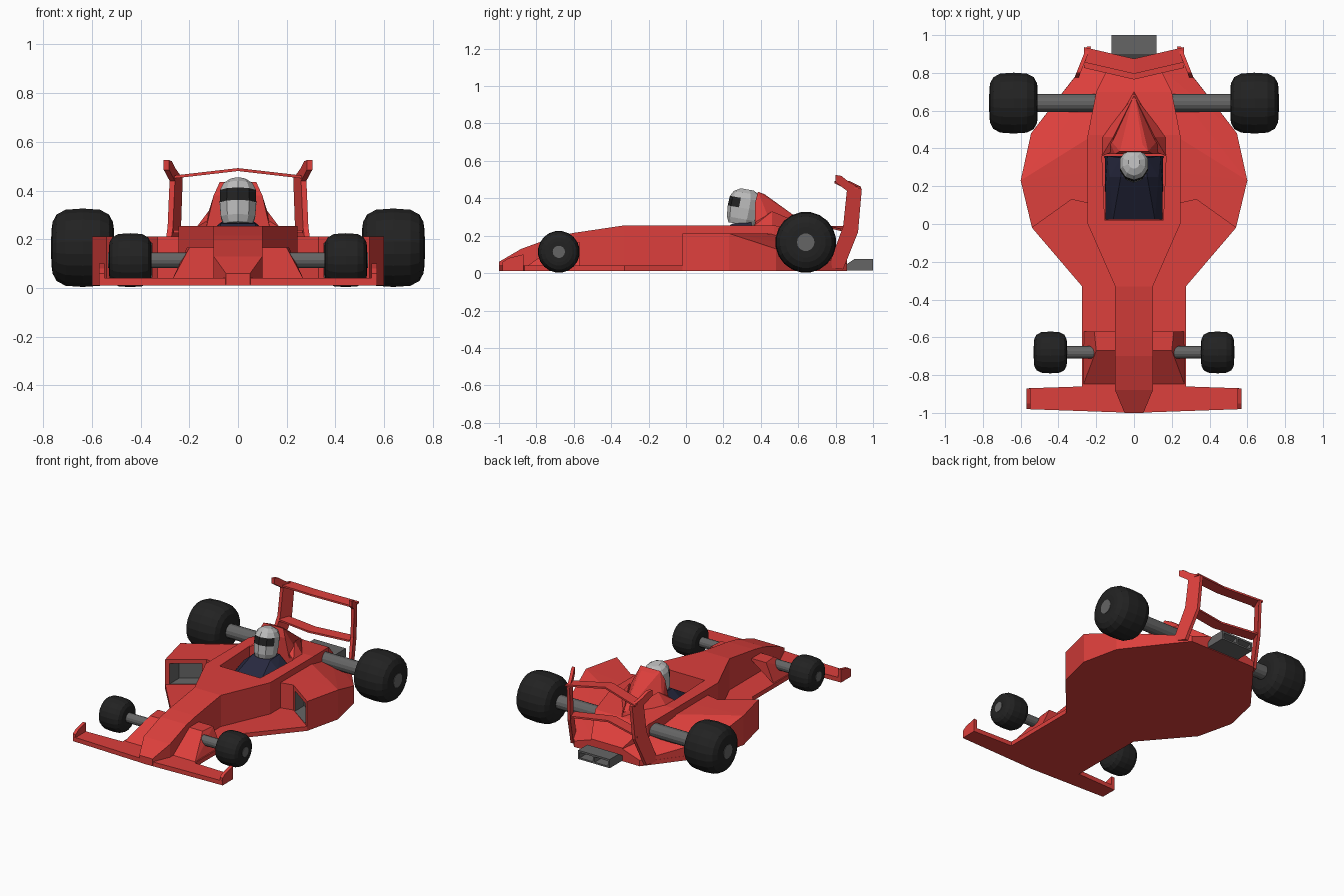
import bpy, bmesh
from math import cos, sin, tau, radians
from mathutils import Vector, Matrix

if "Cube" in bpy.data.objects:
    bpy.data.objects.remove(bpy.data.objects["Cube"])


def material(name, rgb):
    m = bpy.data.materials.new(name)
    m.diffuse_color = (*rgb, 1)
    m.use_nodes = True
    m.node_tree.nodes["Principled BSDF"].inputs["Base Color"].default_value = m.diffuse_color
    return m


RED = material("red_paint", (0.72, 0.05, 0.045))
BLACK = material("rubber", (0.016, 0.016, 0.016))
METAL = material("dark_metal", (0.13, 0.13, 0.13))
NAVY = material("suit", (0.02, 0.022, 0.05))
PALE = material("helmet_grey", (0.5, 0.5, 0.5))


def finish(bm, name, *mats, mirror=False):
    bmesh.ops.recalc_face_normals(bm, faces=bm.faces)
    me = bpy.data.meshes.new(name)
    bm.to_mesh(me)
    bm.free()
    for m in mats:
        me.materials.append(m)
    ob = bpy.data.objects.new(name, me)
    bpy.context.collection.objects.link(ob)
    if mirror:
        mod = ob.modifiers.new("mirror", "MIRROR")
        mod.use_mirror_merge = False
    return ob


def hull(name, pts, mat, sym=False, mirror=False):
    """Convex solid; sym adds the points on the other side of x = 0."""
    bm = bmesh.new()
    pts = set(pts) | ({(-x, y, z) for x, y, z in pts} if sym else set())
    vs = [bm.verts.new(p) for p in sorted(pts)]
    bmesh.ops.convex_hull(bm, input=vs)
    bmesh.ops.delete(bm, geom=[v for v in bm.verts if not v.link_faces], context="VERTS")
    bmesh.ops.dissolve_limit(bm, angle_limit=0.02, verts=bm.verts, edges=bm.edges)
    return finish(bm, name, mat, mirror=mirror)


def loft(bm, rings):
    """Skin equal-length closed rings and cap both ends."""
    rings = [[bm.verts.new(p) for p in r] for r in rings]
    n = len(rings[0])
    for a, b in zip(rings, rings[1:]):
        for i in range(n):
            j = (i + 1) % n
            bm.faces.new((a[i], a[j], b[j], b[i]))
    bm.faces.new(rings[0])
    bm.faces.new(rings[-1])
    return bm


def lathe(bm, profile, sides, mat):
    """Spin (height, radius) pairs round local z, then place with mat."""
    rings = [[mat @ Vector((r * cos(tau * (i + .5) / sides), r * sin(tau * (i + .5) / sides), h))
              for i in range(sides)] for h, r in profile]
    return loft(bm, rings)


def box(x0, x1, y0, y1, z0, z1):
    return [(x, y, z) for x in (x0, x1) for y in (y0, y1) for z in (z0, z1)]


# Floor pan with the front wing in one outline
half = [(.57, -.98), (.57, -.87), (.275, -.86), (.275, -.33), (.54, -.02),
        (.6, .23), (.545, .48), (.36, .72), (.25, .86)]
outline = [(0, -1)] + half + [(-x, y) for x, y in reversed(half)]
finish(loft(bmesh.new(), [[(x, y, z) for x, y in outline] for z in (.01, .04)]), "floor", RED)
hull("front_wing_endplate", [(x, y, z) for x in (.548, .57)
     for y, z in ((-.98, .02), (-.98, .06), (-.95, .08), (-.87, .1), (-.87, .02))], RED, mirror=True)

# Fuselage: y, half width, top height
sections = [(-1, .05, .06), (-.88, .1, .13), (-.7, .1, .195), (-.6, .1, .215), (-.33, .1, .255),
            (0, .245, .255), (.47, .245, .255), (.7, .2, .22), (.86, .12, .1)]
body = finish(loft(bmesh.new(), [[(-w, y, .015), (w, y, .015), (w, y, t), (-w, y, t)]
                                 for y, w, t in sections]), "fuselage", RED)

# Cockpit opening
cutter = hull("cockpit_cutter", [(.155, .02, .06), (.155, .02, .4), (.17, .37, .06), (.17, .37, .4)],
              RED, sym=True)
mod = body.modifiers.new("cockpit", "BOOLEAN")
mod.object = cutter
mod.solver = "EXACT"
bpy.context.view_layer.objects.active = body
bpy.ops.object.modifier_apply(modifier="cockpit")
bpy.data.objects.remove(cutter)

# Front axle fairings
hull("axle_fairing", [(.08, -.57, .165), (.21, -.57, .165), (.27, -.57, .03), (.08, -.67, .165),
     (.2, -.67, .165), (.272, -.86, .03), (.08, -.86, .03)], RED, mirror=True)

# Side pods with recessed air inlets
foot = [(.2, .1), (.33, .13), (.54, -.02), (.6, .23), (.2, .28)]
bm = loft(bmesh.new(), [[(x, y, z) for x, y in foot] for z in (.015, .212)])
bmesh.ops.recalc_face_normals(bm, faces=bm.faces)
inlet = next(f for f in bm.faces if f.normal.y < -.5 and f.calc_center_median().x > .4)
bmesh.ops.inset_individual(bm, faces=[inlet], thickness=.04)
sides = bmesh.ops.inset_individual(bm, faces=[inlet], thickness=.003)["faces"]
bmesh.ops.translate(bm, vec=(0, .1, 0), verts=inlet.verts)
for f in sides + [inlet]:
    f.material_index = 1
finish(bm, "side_pod", RED, METAL, mirror=True)

# Sloping bodywork behind the pods
hull("rear_deck", [(.2, .28, .212), (.6, .23, .212), (.545, .48, .13), (.2, .48, .21), (.36, .72, .08),
     (.25, .86, .05), (.1, .86, .1), (.2, .28, .012), (.6, .23, .012), (.545, .48, .012),
     (.36, .72, .012), (.25, .86, .012), (.1, .86, .012)], RED, mirror=True)

# Engine cover and shoulder buttresses
hull("engine_cover", [(.13, .37, .25), (.14, .46, .25), (0, .7, .22), (.1, .37, .38),
     (.075, .385, .435), (.045, .42, .422)], RED, sym=True)
hull("buttress", [(.17, .36, .25), (.17, .46, .25), (.1, .39, .25), (.11, .46, .33),
     (.12, .38, .28), (0, .68, .24)], RED, mirror=True)

# Rear wing: swept endplates and two V-shaped blades
plate = [(.80, .525), (.83, .52), (.87, .488), (.94, .45), (.92, .22), (.84, .02),
         (.76, .03), (.84, .25), (.86, .44), (.80, .485)]
finish(loft(bmesh.new(), [[(.305 - (y - .8) * .4 - d, y, z) for y, z in plate] for d in (0, .022)]),
       "rear_wing_endplate", RED, mirror=True)
for name, dz, dy, rise in (("upper_wing", .45, 0, .03), ("lower_wing", .225, -.03, .015)):
    blade = [[(x, y + dy + .06 * abs(x) / .26, z + dz + rise * (1 - abs(x) / .26))
              for y, z in ((.795, 0), (.795, .012), (.875, .012), (.875, 0))] for x in (-.265, 0, .265)]
    finish(loft(bmesh.new(), blade), name, RED)

# Twin-channel exhaust at the back
hull("exhaust_roof", [(x, y, z) for x in (-.12, .12) for y, z in
     ((.84, .02), (.84, .034), (.9, .062), (.9, .075), (1, .075), (1, .062))], METAL)
hull("exhaust_base", box(-.12, .12, .84, 1, .015, .026), METAL)
for i, x in enumerate((-.114, 0, .114)):
    hull(f"exhaust_wall_{i + 1}", [(x + s, y, z) for s in (-.006, .006) for y, z in
         ((.85, .018), (.9, .068), (1, .07), (1, .018))], METAL)

# Wheels and axles
tyre = [(-1, .5), (-.97, .66), (-.84, .85), (-.55, .97), (0, 1),
        (.55, .97), (.84, .85), (.97, .66), (1, .5)]
for name, y, r, x0, x1, ar, ax in (("front", -.68, .112, .355, .53, .033, .15),
                                   ("rear", .64, .163, .51, .765, .047, .1)):
    z = r + .002
    turn = Matrix.Rotation(radians(90), 4, "Y")
    place = Matrix.Translation(((x0 + x1) / 2, y, z)) @ turn
    w = (x1 - x0) / 2
    finish(lathe(bmesh.new(), [(h * w, q * r) for h, q in tyre], 20, place),
           name + "_tyre", BLACK, mirror=True)
    finish(lathe(bmesh.new(), [(ax, ar), (x1 + .003, ar)], 14, Matrix.Translation((0, y, z)) @ turn),
           name + "_axle", METAL, mirror=True)

# Driver: torso, then helmet with visor
hull("driver_torso", [(.15, .025, .07), (.155, .36, .07), (.11, .025, .13), (.15, .2, .17),
     (.13, .25, .215), (.07, .25, .265), (.07, .35, .27), (.14, .36, .2)], NAVY, sym=True)
place = (Matrix.Translation((0, .295, .26)) @ Matrix.Rotation(radians(-10), 4, "X")
         @ Matrix.Diagonal((1, 1.12, 1, 1)))
bm = lathe(bmesh.new(), [(0, .062), (.03, .074), (.088, .079), (.14, .077), (.17, .062), (.19, .032)],
           10, place)
bmesh.ops.recalc_face_normals(bm, faces=bm.faces)
for f in bm.faces:
    c = f.calc_center_median()
    if f.normal.y < -.5 and .35 < c.z < .41:
        f.material_index = 1
finish(bm, "driver_helmet", PALE, BLACK)
